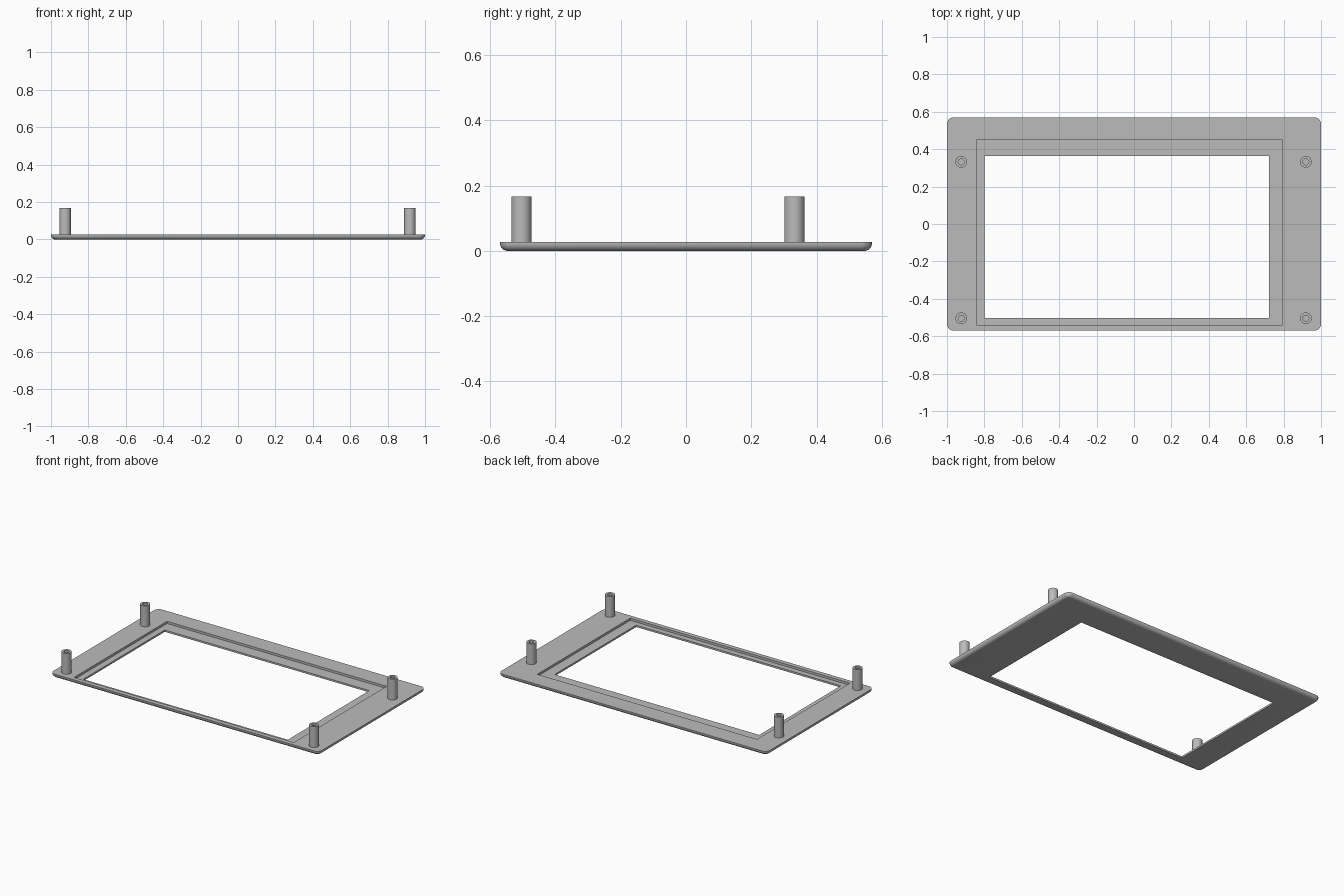
import bpy, bmesh, math

if "Cube" in bpy.data.objects:
    bpy.data.objects.remove(bpy.data.objects["Cube"])

grey = bpy.data.materials.new("plain grey")
grey.diffuse_color = (0.5, 0.5, 0.5, 1)
grey.use_nodes = True
grey.node_tree.nodes["Principled BSDF"].inputs["Base Color"].default_value = grey.diffuse_color

HX, HY, TOP, CORNER = 1.0, 0.57, 0.027, 0.035
FLOOR = 0.012


def finish(bm, name):
    bmesh.ops.recalc_face_normals(bm, faces=bm.faces[:])
    mesh = bpy.data.meshes.new(name)
    bm.to_mesh(mesh)
    bm.free()
    mesh.materials.append(grey)
    obj = bpy.data.objects.new(name, mesh)
    bpy.context.collection.objects.link(obj)
    return obj


def smooth(obj):
    bpy.ops.object.select_all(action='DESELECT')
    obj.select_set(True)
    bpy.context.view_layer.objects.active = obj
    bpy.ops.object.shade_smooth_by_angle(angle=math.radians(35))


def rounded_loop(bm, inset, z, steps=6):
    """Rounded rectangle ring of vertices, inset from the plate outline."""
    r = CORNER - inset
    verts = []
    for q, (sx, sy) in enumerate([(1, 1), (-1, 1), (-1, -1), (1, -1)]):
        for i in range(steps + 1):
            a = math.pi / 2 * (q + i / steps)
            verts.append(bm.verts.new((sx * (HX - CORNER) + r * math.cos(a),
                                       sy * (HY - CORNER) + r * math.sin(a), z)))
    return verts


def bridge(bm, a, b):
    n = len(a)
    for i in range(n):
        j = (i + 1) % n
        bm.faces.new((a[i], a[j], b[j], b[i]))


def box_cutter(name, x0, x1, y0, y1, z0, z1):
    bm = bmesh.new()
    bmesh.ops.create_cube(bm, size=1)
    for v in bm.verts:
        v.co = (x1 if v.co.x > 0 else x0, y1 if v.co.y > 0 else y0, z1 if v.co.z > 0 else z0)
    obj = finish(bm, name)
    obj.hide_render = True
    obj.hide_set(True)
    return obj


# Bezel plate with its lower outer edge rounded
bm = bmesh.new()
R = 0.024
loops = []
for i in range(7):
    a = math.pi / 2 * i / 6
    loops.append(rounded_loop(bm, R * (1 - math.sin(a)), R * (1 - math.cos(a))))
loops.append(rounded_loop(bm, 0, TOP))
for a, b in zip(loops, loops[1:]):
    bridge(bm, a, b)
bm.faces.new(loops[0])
bm.faces.new(loops[-1])
plate = finish(bm, "bezel_plate")

# Screen recess and viewing opening
cutters = [box_cutter("recess_cutter", -0.843, 0.793, -0.54, 0.449, FLOOR, 0.1),
           box_cutter("opening_cutter", -0.80, 0.723, -0.503, 0.364, -0.1, 0.2)]
for cutter in cutters:
    mod = plate.modifiers.new(cutter.name, 'BOOLEAN')
    mod.operation = 'DIFFERENCE'
    mod.solver = 'EXACT'
    mod.object = cutter
    bpy.context.view_layer.objects.active = plate
    bpy.ops.object.modifier_apply(modifier=mod.name)
    bpy.data.objects.remove(cutter)
smooth(plate)

# Hollow mounting posts
POST_TOP, OUTER, INNER, SIDES = 0.167, 0.031, 0.016, 20
for side, x in (("left", -0.924), ("right", 0.919)):
    for end, y in (("front", -0.504), ("back", 0.332)):
        bm = bmesh.new()
        rings = []
        for r, z in ((OUTER, TOP - 0.005), (OUTER, POST_TOP), (INNER, POST_TOP), (INNER, TOP)):
            rings.append([bm.verts.new((x + r * math.cos(math.tau * i / SIDES),
                                        y + r * math.sin(math.tau * i / SIDES), z))
                          for i in range(SIDES)])
        for a, b in zip(rings, rings[1:]):
            bridge(bm, a, b)
        bm.faces.new(rings[0])
        bm.faces.new(rings[-1])
        smooth(finish(bm, f"post_{end}_{side}"))
